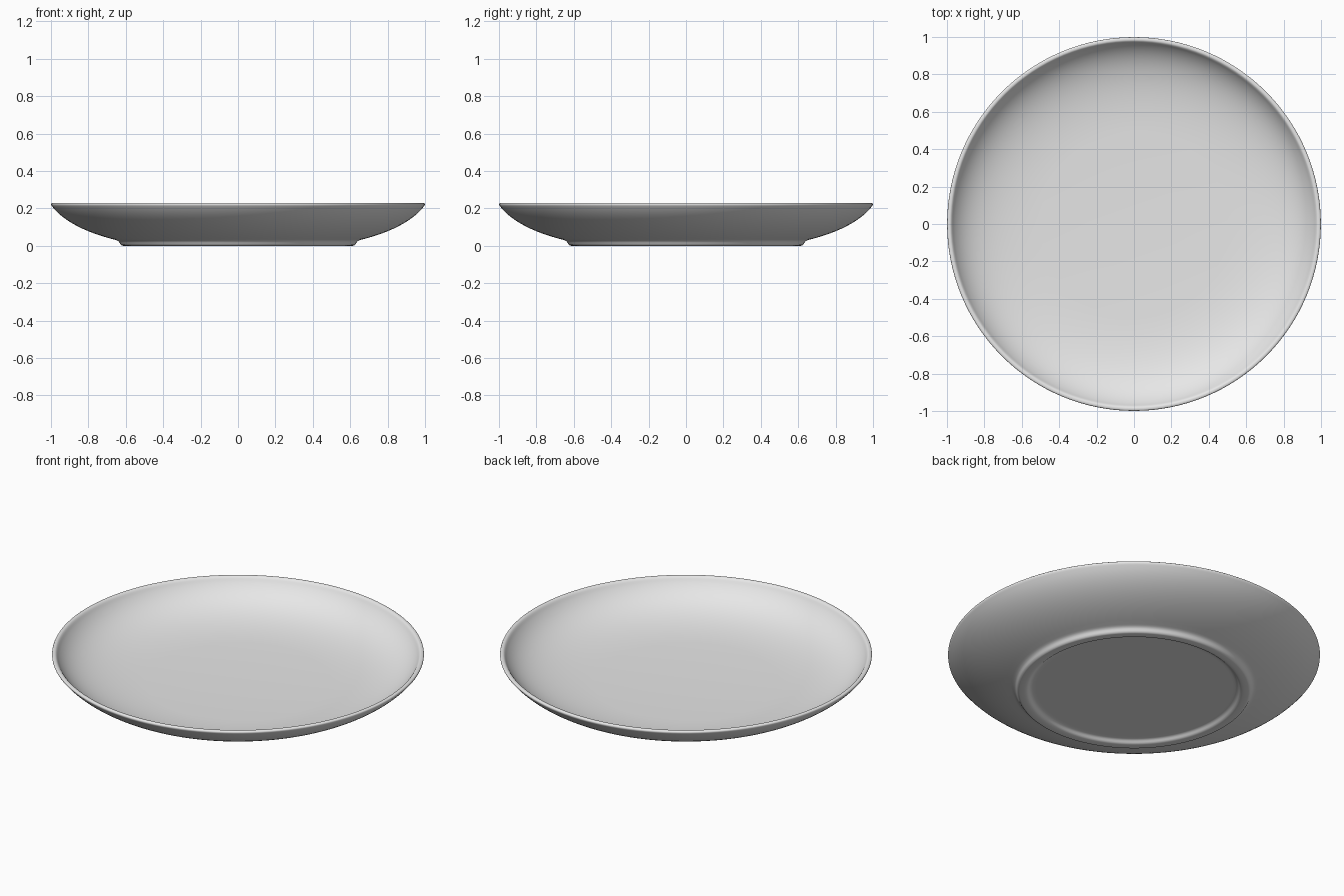
import bpy
import bmesh
import math
from mathutils import Vector
from mathutils.geometry import interpolate_bezier

cube = bpy.data.objects.get("Cube")
if cube:
    bpy.data.objects.remove(cube, do_unlink=True)

SEGMENTS = 128


def curve(start, handle_a, handle_b, end, count):
    """Smooth run of (radius, height) points."""
    pts = [Vector((r, 0, z)) for r, z in (start, handle_a, handle_b, end)]
    return [(p.x, p.z) for p in interpolate_bezier(*pts, count)]


# Underside: recessed base and rounded foot ring
profile = [(0, 0.02), (0.53, 0.02)]
profile += curve((0.545, 0.02), (0.565, 0.019), (0.565, 0.003), (0.58, 0.001), 6)
profile += [(0.59, 0), (0.615, 0)]
profile += curve((0.62, 0.001), (0.634, 0.006), (0.63, 0.024), (0.65, 0.03), 6)

# Outer wall and rounded rim
profile += curve((0.66, 0.033), (0.81, 0.07), (0.93, 0.13), (0.992, 0.208), 16)
profile += curve((0.996, 0.213), (1.003, 0.222), (0.998, 0.23), (0.99, 0.23), 6)
profile += curve((0.985, 0.23), (0.979, 0.23), (0.975, 0.225), (0.97, 0.218), 5)

# Inner wall flowing into the shallow floor
profile += curve((0.966, 0.211), (0.90, 0.115), (0.77, 0.065), (0.5, 0.056), 24)
profile += [(0.25, 0.051), (0, 0.05)]

# Turn the profile around the vertical axis
bm = bmesh.new()
verts = [bm.verts.new((r, 0, z)) for r, z in profile]
edges = [bm.edges.new(pair) for pair in zip(verts, verts[1:])]
bmesh.ops.spin(bm, geom=verts + edges, cent=(0, 0, 0), axis=(0, 0, 1),
               angle=math.tau, steps=SEGMENTS, use_merge=True)
bmesh.ops.remove_doubles(bm, verts=bm.verts, dist=0.0001)
bmesh.ops.recalc_face_normals(bm, faces=bm.faces)

mesh = bpy.data.meshes.new("plate")
bm.to_mesh(mesh)
bm.free()
plate = bpy.data.objects.new("plate", mesh)
bpy.context.collection.objects.link(plate)

# Plain ceramic glaze
glaze = bpy.data.materials.new("light_grey_glaze")
glaze.use_nodes = True
colour = (0.8, 0.8, 0.8, 1)
glaze.diffuse_color = colour
glaze.node_tree.nodes["Principled BSDF"].inputs["Base Color"].default_value = colour
mesh.materials.append(glaze)

bpy.ops.object.select_all(action="DESELECT")
plate.select_set(True)
bpy.context.view_layer.objects.active = plate
bpy.ops.object.shade_smooth_by_angle(angle=math.radians(40))
